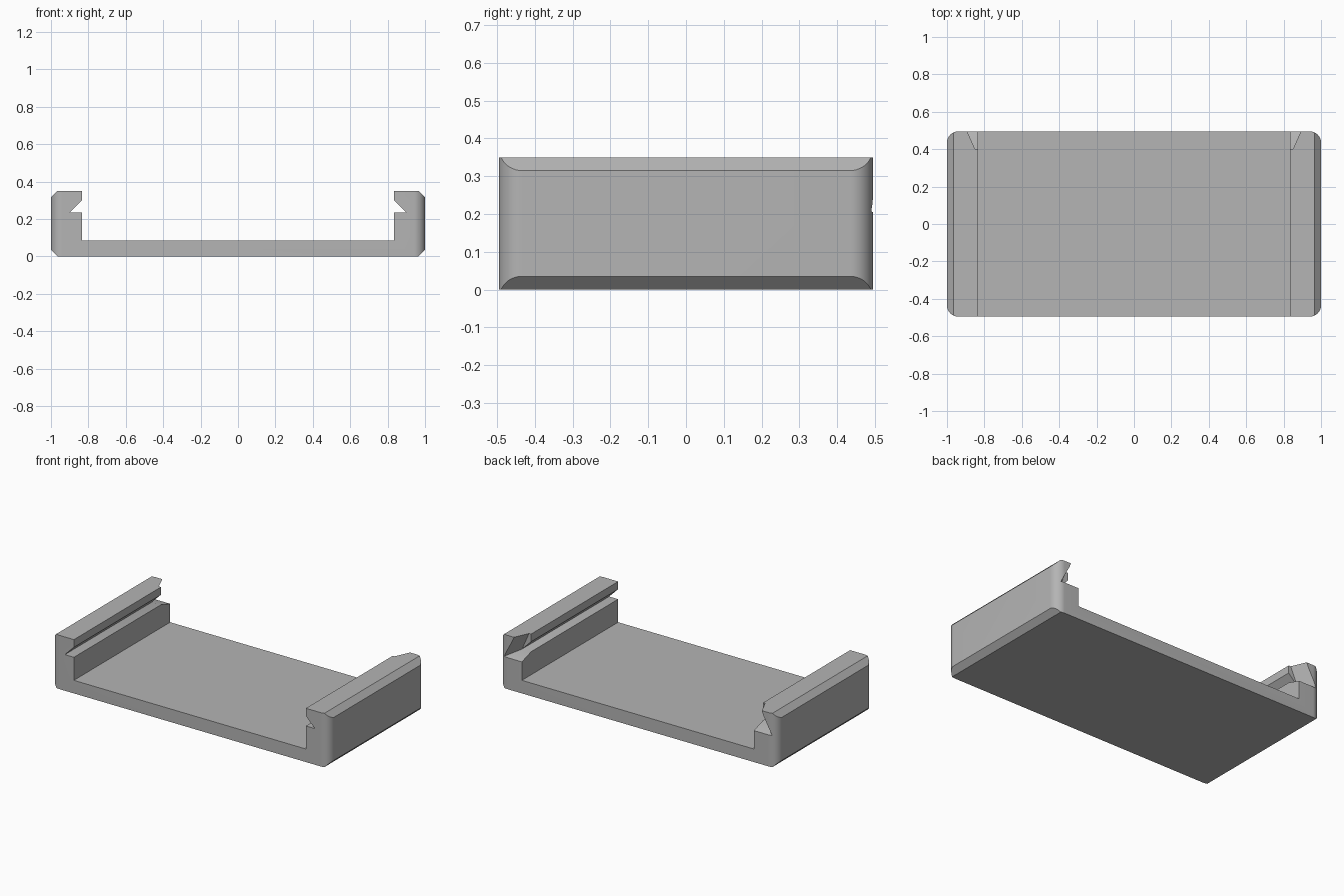
import bpy, bmesh, math
from mathutils import Vector

cube = bpy.data.objects.get("Cube")
if cube:
    bpy.data.objects.remove(cube, do_unlink=True)

HALF_X, HALF_Y, HEIGHT = 1.0, 0.495, 0.35
CHAMFER, RADIUS, INNER = 0.035, 0.06, 0.835

grey = bpy.data.materials.new("plain grey")
grey.use_nodes = True
grey.diffuse_color = (0.46, 0.46, 0.46, 1)
grey.node_tree.nodes["Principled BSDF"].inputs["Base Color"].default_value = (0.46, 0.46, 0.46, 1)


def loft(name, start, end):
    """Closed solid between two outlines with matching points."""
    bm = bmesh.new()
    a = [bm.verts.new(p) for p in start]
    b = [bm.verts.new(p) for p in end]
    bm.faces.new(a)
    bm.faces.new(b[::-1])
    for i in range(len(a)):
        j = (i + 1) % len(a)
        bm.faces.new((a[i], b[i], b[j], a[j]))
    bmesh.ops.recalc_face_normals(bm, faces=bm.faces)
    mesh = bpy.data.meshes.new(name)
    bm.to_mesh(mesh)
    bm.free()
    mesh.materials.append(grey)
    obj = bpy.data.objects.new(name, mesh)
    bpy.context.collection.objects.link(obj)
    return obj


def boolean(target, cutter, operation):
    """Apply a boolean and remove its cutter."""
    mod = target.modifiers.new(operation, 'BOOLEAN')
    mod.object, mod.operation, mod.solver = cutter, operation, 'EXACT'
    bpy.context.view_layer.objects.active = target
    bpy.ops.object.modifier_apply(modifier=mod.name)
    bpy.data.objects.remove(cutter, do_unlink=True)


# Channel profile: floor, walls and undercut grooves, mirrored about x = 0
half = [(HALF_X - CHAMFER, 0), (HALF_X, CHAMFER), (HALF_X, HEIGHT - CHAMFER),
        (HALF_X - CHAMFER, HEIGHT), (INNER, HEIGHT), (INNER, 0.30),
        (0.90, 0.235), (INNER, 0.235), (INNER, 0.085)]
profile = half + [(-x, z) for x, z in reversed(half)]
tray = loft("slide_tray", [(x, -0.7, z) for x, z in profile],
            [(x, 0.7, z) for x, z in profile])

# Rounded vertical corners
outline = []
for k, (sx, sy) in enumerate([(1, 1), (-1, 1), (-1, -1), (1, -1)]):
    for i in range(13):
        t = math.radians(90 * k + 90 * i / 12)
        outline.append((sx * (HALF_X - RADIUS) + RADIUS * math.cos(t),
                        sy * (HALF_Y - RADIUS) + RADIUS * math.sin(t)))
block = loft("corner_cutter", [(x, y, -0.2) for x, y in outline],
             [(x, y, 0.6) for x, y in outline])
boolean(tray, block, 'INTERSECT')

# Flared lead-in at the back end of each groove
mouth = [Vector(p) for p in ((0.78, 0.4, 0.235), (0.90, 0.4, 0.235),
                             (0.828, 0.4, 0.40), (0.78, 0.4, 0.40))]
back = [Vector(p) for p in ((0.78, HALF_Y, 0.205), (0.967, HALF_Y, 0.205),
                            (0.87, HALF_Y, 0.40), (0.78, HALF_Y, 0.40))]
beyond = [m.lerp(b, 2) for m, b in zip(mouth, back)]
for side in (1, -1):
    flare = loft("flare_cutter", [(side * p.x, p.y, p.z) for p in mouth],
                 [(side * p.x, p.y, p.z) for p in beyond])
    boolean(tray, flare, 'DIFFERENCE')

# Smooth corners, sharp edges elsewhere
bpy.ops.object.select_all(action='DESELECT')
tray.select_set(True)
bpy.context.view_layer.objects.active = tray
bpy.ops.object.shade_smooth_by_angle(angle=math.radians(20))
